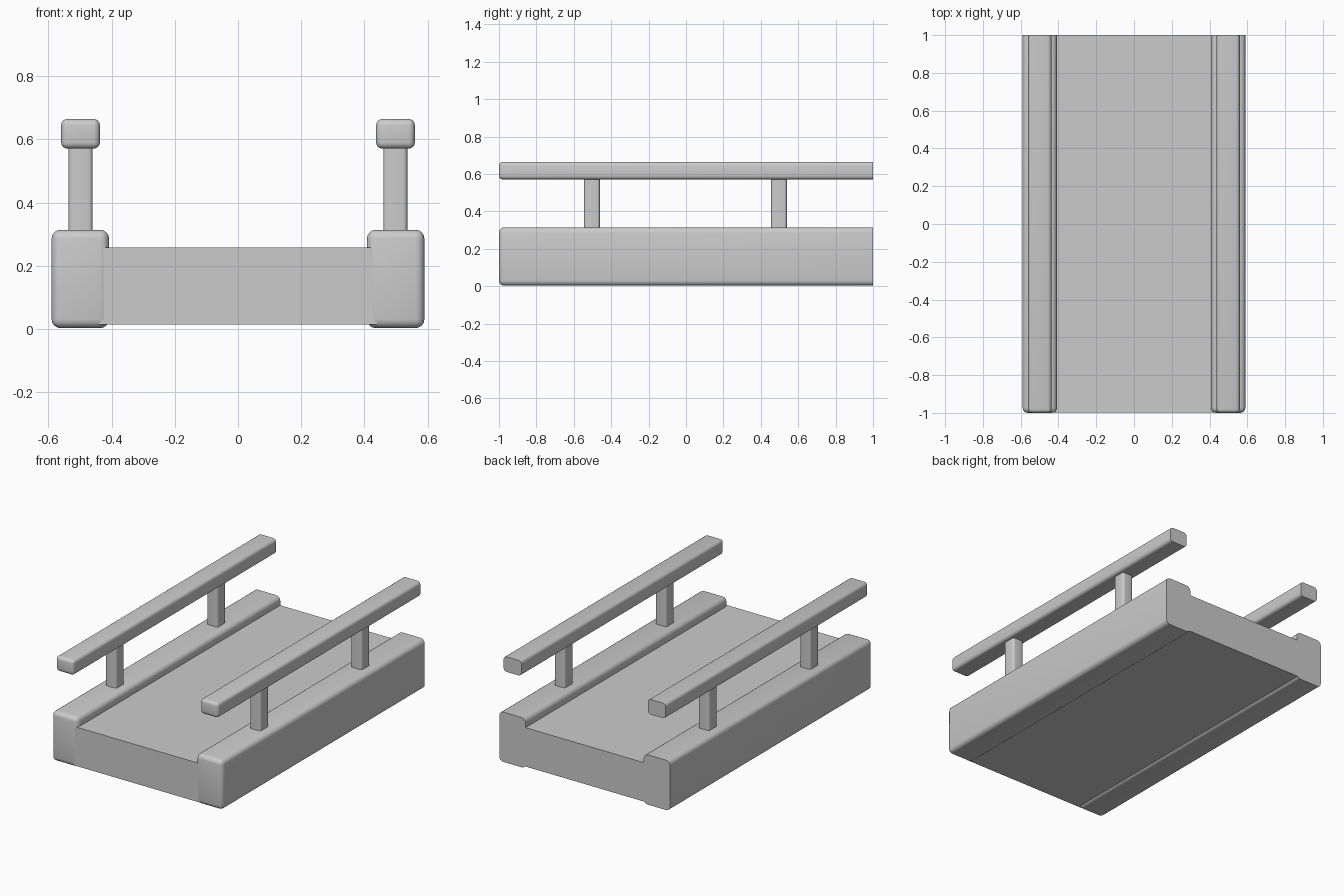
import bpy, bmesh
from mathutils import Vector

if "Cube" in bpy.data.objects:
    bpy.data.objects.remove(bpy.data.objects["Cube"])


def box(name, lo, hi, radius=0.0, keep=None, mirror=False):
    """Box from corner lo to hi; edges passing keep(edge) are rounded."""
    bm = bmesh.new()
    bmesh.ops.create_cube(bm, size=1)
    lo, hi = Vector(lo), Vector(hi)
    for v in bm.verts:
        v.co = [lo[i] + (v.co[i] + 0.5) * (hi[i] - lo[i]) for i in range(3)]
    if radius:
        edges = [e for e in bm.edges if keep(e)]
        bmesh.ops.bevel(bm, geom=edges, offset=radius, segments=4,
                        profile=0.5, affect='EDGES')
    bmesh.ops.recalc_face_normals(bm, faces=bm.faces)
    me = bpy.data.meshes.new(name)
    bm.to_mesh(me)
    bm.free()
    ob = bpy.data.objects.new(name, me)
    bpy.context.collection.objects.link(ob)
    if mirror:
        ob.modifiers.new("Mirror", 'MIRROR').use_axis = (True, False, False)
    if radius:
        bpy.ops.object.select_all(action='DESELECT')
        ob.select_set(True)
        bpy.context.view_layer.objects.active = ob
        bpy.ops.object.shade_smooth_by_angle(angle=0.7)
    return ob


def not_back(e):
    # the back end is cut flat, so its rim stays sharp
    return not all(v.co.y > 0.99 for v in e.verts)


def upright(e):
    return abs(e.verts[0].co.z - e.verts[1].co.z) > 0.1


# Deck between the side beams
box("deck", (-0.44, -0.998, 0.015), (0.44, 1.0, 0.258))

# Side beams and handrails, rounded at the front
box("side_beam", (0.408, -1.0, 0.003), (0.59, 1.0, 0.314), 0.028, not_back, True)
box("handrail", (0.437, -1.0, 0.571), (0.56, 1.0, 0.665), 0.02, not_back, True)

# Posts carrying the handrails
for label, y in (("front", -0.503), ("back", 0.497)):
    box(label + "_post", (0.46, y - 0.042, 0.29), (0.536, y + 0.042, 0.58),
        0.014, upright, True)
